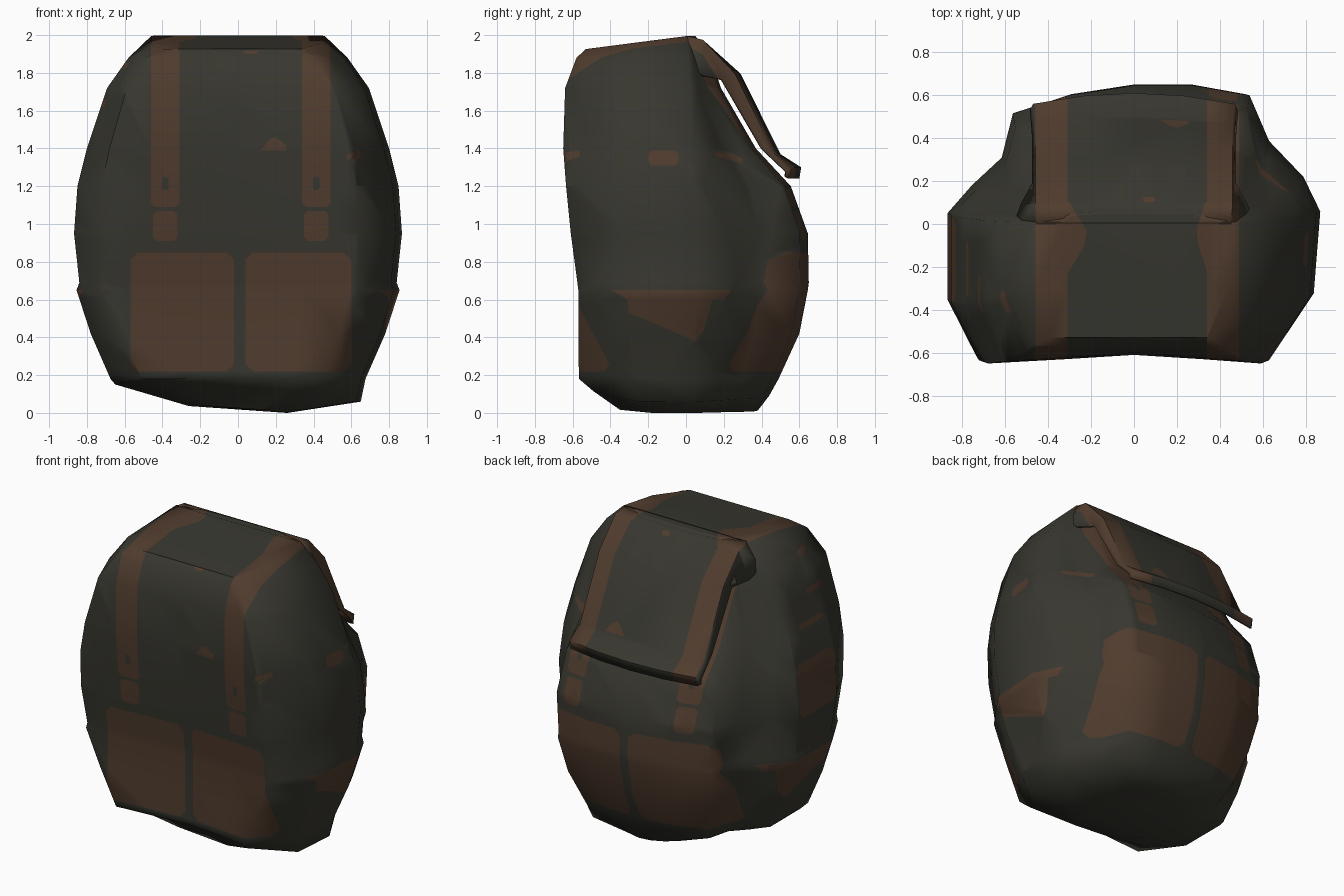
import bpy, bmesh
from mathutils import Vector

cube = bpy.data.objects.get("Cube")
if cube:
    bpy.data.objects.remove(cube)


def material(name, rgb):
    m = bpy.data.materials.new(name)
    m.use_nodes = True
    m.diffuse_color = (*rgb, 1)
    m.node_tree.nodes["Principled BSDF"].inputs["Base Color"].default_value = (*rgb, 1)
    return m


MATS = [material("dark olive canvas", (.039, .038, .029)),
        material("brown leather", (.081, .045, .027))]


def rect(u0, u1, v0, v1, c=.02):
    """Rectangle with clipped corners, counter-clockwise."""
    return [(u0 + c, v0), (u1 - c, v0), (u1, v0 + c), (u1, v1 - c),
            (u1 - c, v1), (u0 + c, v1), (u0, v1 - c), (u0, v0 + c)]


def paint(bm, axis, poly, side=0, mat=1):
    """Cut a convex polygon, projected along an axis, into the skin and colour it."""
    a, b = [i for i in range(3) if i != axis]
    lo = [min(p[i] for p in poly) for i in (0, 1)]
    hi = [max(p[i] for p in poly) for i in (0, 1)]

    def touched():
        out = []
        for f in bm.faces:
            if side and f.normal[axis] * side < .3:
                continue
            us = [v.co[a] for v in f.verts]
            vs = [v.co[b] for v in f.verts]
            if max(us) > lo[0] and min(us) < hi[0] and max(vs) > lo[1] and min(vs) < hi[1]:
                out.append(f)
        return out

    planes = []
    for p, q in zip(poly, poly[1:] + poly[:1]):
        co, no = Vector(), Vector()
        co[a], co[b] = p
        no[a], no[b] = q[1] - p[1], p[0] - q[0]
        planes.append((co, no.normalized()))
    for co, no in planes:
        fs = touched()
        geom = fs + list({e for f in fs for e in f.edges}) + list({v for f in fs for v in f.verts})
        bmesh.ops.bisect_plane(bm, geom=geom, dist=1e-5, plane_co=co, plane_no=no)
        bm.normal_update()
    for f in touched():
        c = f.calc_center_median()
        if all((c - co).dot(no) < 1e-4 for co, no in planes):
            f.material_index = mat


def finish(bm, name, angle):
    me = bpy.data.meshes.new(name)
    bm.to_mesh(me)
    bm.free()
    ob = bpy.data.objects.new(name, me)
    bpy.context.collection.objects.link(ob)
    for m in MATS:
        me.materials.append(m)
    bpy.ops.object.select_all(action='DESELECT')
    ob.select_set(True)
    bpy.context.view_layer.objects.active = ob
    bpy.ops.object.shade_smooth_by_angle(angle=angle)
    return ob


STRAPS = [(-.46, -.31), (.34, .49)]


def paint_top(bm):
    """Straps, their wider part over the top, and a wear mark shared by bag and lid."""
    for x0, x1 in STRAPS:
        paint(bm, 1, rect(x0, x1, 1.09, 2.1))
    paint(bm, 2, [(-.32, -.25), (-.23, -.10), (-.22, -.03), (-.30, .10), (-.32, .10)], 1)
    paint(bm, 2, [(.35, -.25), (.35, .10), (.33, .10), (.29, -.03), (.30, -.10)], 1)
    paint(bm, 1, [(.12, 1.39), (.26, 1.39), (.25, 1.42), (.20, 1.46), (.17, 1.45)])


# Bag body: rings of height, half width, front y, back y, front corner fraction
RINGS = [(.018, .26, -.35, .38, .7), (.105, .65, -.49, .44, .68), (.18, .675, -.567, .49, .70),
         (.42, .78, -.57, .60, .75), (.65, .855, -.57, .645, .8), (.69, .84, -.575, .65, .8),
         (.95, .868, -.61, .645, .8), (1.2, .85, -.635, .555, .8), (1.4, .80, -.65, .37, .8),
         (1.72, .693, -.64, .185, .8), (1.88, .58, -.58, .13, .8), (1.995, .46, -.53, .05, .8)]


def ring(z, w, f, b, k):
    # the two sides differ a little: fuller front corner and deeper groove on the right
    left = [(.4, f + .02), (k - .06, f), (.965, .53 * f), (1, .09 * b), (.91, .34 * b),
            (.725, .6 * b), (.62, .93 * b), (.32, b)]
    right = [(.4, f + .02), (k + .05, f), (1, .58 * f), (1, .08 * b), (.87, .28 * b),
             (.71, .48 * b), (.65, .80 * b), (.35, .93 * b)]
    pts = ([(0, f + .04)] + [(w * x, y) for x, y in left] + [(0, b)]
           + [(-w * x, y) for x, y in reversed(right)])
    tilt = .13 if z > 1.9 else 0
    lean = .07 if z < .15 else 0
    lift = .2 if z < .15 else 0
    return [(x, y, z + tilt * min(y, 0) - lean * x + lift * max(0, -.3 - y)) for x, y in pts]


bm = bmesh.new()
rows = [[bm.verts.new(p) for p in ring(*r)] for r in RINGS]
n = len(rows[0])
for r, s in zip(rows, rows[1:]):
    for i in range(n):
        j = (i + 1) % n
        bm.faces.new((r[i], r[j], s[j], s[i]))
for r in (rows[0], rows[-1]):
    for i in range(n // 2):
        bm.faces.new(list(dict.fromkeys((r[i], r[i + 1], r[-i - 1], r[-i]))))
bmesh.ops.recalc_face_normals(bm, faces=bm.faces)

# Straps with buckle holes and loops, and the big lower pocket panels
paint_top(bm)
for x0, x1 in STRAPS:
    mid = (x0 + x1) / 2
    paint(bm, 1, rect(mid - .018, mid + .018, 1.18, 1.25, .01), mat=0)
    paint(bm, 1, rect(x0 + .01, x1 - .01, .91, 1.07))
paint(bm, 1, rect(-.57, -.02, .22, .85, .04))
paint(bm, 1, rect(.04, .60, .22, .85, .04))

# Side pocket flaps
for s in (-1, 1):
    paint(bm, 0, [(-.40, .65), (-.31, .60), (.20, .60), (.24, .65)], s)
    paint(bm, 0, [(-.31, .60), (-.30, .53), (.05, .38), (.09, .43), (.14, .60)], s)

# Wear marks on the front and one side
paint(bm, 1, [(.57, 1.33), (.63, 1.37), (.63, 1.39), (.58, 1.37)])
paint(bm, 1, [(.02, 1.915), (.05, 1.90), (.09, 1.90), (.12, 1.92)], -1)
paint(bm, 0, rect(-.20, -.04, 1.31, 1.39), 1)
paint(bm, 0, [(-.65, 1.32), (-.56, 1.36), (-.56, 1.39), (-.62, 1.38)], 1)
paint(bm, 0, [(.15, 1.36), (.30, 1.32), (.30, 1.35), (.16, 1.385)], 1)

# Panel and stripes on the other side
paint(bm, 0, rect(-.36, .03, .92, 1.27, .04), -1)
for y0, y1, z in ((-.34, -.08, 1.45), (-.42, -.24, 1.62), (-.42, -.31, 1.82)):
    paint(bm, 0, rect(y0, y1, z, z + .035, .015), -1)
finish(bm, "bag_body", 1.2)

# Lid flap: centre y, z, half width, edge sag, then the lip's x, y, z
LID = [(0, 1.997, .45, 0, .565, -.02, 1.865), (.09, 1.975, .46, 0, .53, .09, 1.79),
       (.29, 1.795, .46, .03, .475, .19, 1.765), (.50, 1.37, .46, .03, .475, .40, 1.40),
       (.61, 1.30, .47, .05, .485, .53, 1.28), (.60, 1.24, .47, .05, .485, .53, 1.25)]
bm = bmesh.new()
rows = []
for y, z, w, sag, lx, ly, lz in LID:
    half = [(lx, ly, lz), (w, y - sag, z), (w * .5, y - sag * .25, z)]
    pts = half + [(0, y, z)] + [(-a, b, c) for a, b, c in reversed(half)]
    rows.append([bm.verts.new(p) for p in pts])
for r, s in zip(rows, rows[1:]):
    for i in range(len(r) - 1):
        bm.faces.new((r[i], s[i], s[i + 1], r[i + 1]))
bmesh.ops.recalc_face_normals(bm, faces=bm.faces)
if sum(f.normal.y for f in bm.faces) < 0:
    bmesh.ops.reverse_faces(bm, faces=bm.faces)
paint_top(bm)
paint(bm, 2, rect(.04, .10, .10, .125, .01))
flap = finish(bm, "lid_flap", 1.0)
solid = flap.modifiers.new("thickness", 'SOLIDIFY')
solid.thickness = .015
solid.offset = -1
